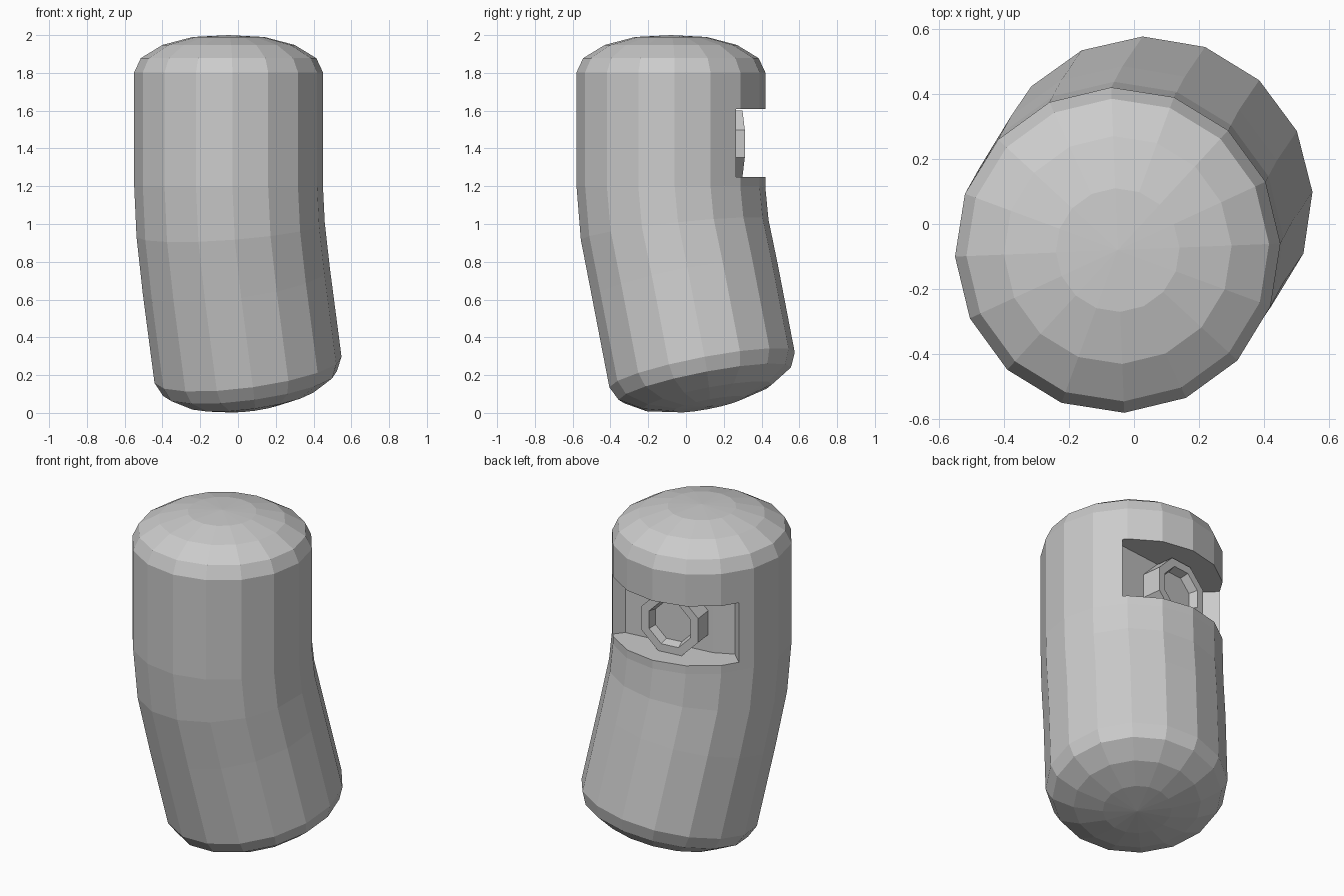
import bpy, bmesh
from math import sin, cos, radians, pi
from mathutils import Vector, Matrix

if "Cube" in bpy.data.objects:
    bpy.data.objects.remove(bpy.data.objects["Cube"])

SIDES, PHASE = 16, radians(2.3)
TOP = Vector((-0.05, -0.08, 0))      # axis of the upright upper half
UP = Vector((0, 0, 1))


def make_object(name, bm):
    bmesh.ops.recalc_face_normals(bm, faces=bm.faces[:])
    mesh = bpy.data.meshes.new(name)
    bm.to_mesh(mesh)
    bm.free()
    ob = bpy.data.objects.new(name, mesh)
    bpy.context.collection.objects.link(ob)
    return ob


def ring(bm, centre, axis, r, n, phase):
    rot = UP.rotation_difference(axis)
    return [bm.verts.new(centre + rot @ Vector((r * cos(phase + 2 * pi * i / n),
                                                r * sin(phase + 2 * pi * i / n), 0)))
            for i in range(n)]


def bridge(bm, a, b):
    n = len(a)
    for i in range(n):
        j = (i + 1) % n
        bm.faces.new((a[i], a[j], b[j], b[i]))


def fan(bm, loop, point):
    tip = bm.verts.new(point)
    for i in range(len(loop)):
        bm.faces.new((loop[i], loop[(i + 1) % len(loop)], tip))


# Bent capsule body: rings from bottom cap to top cap
cap = [(0.19, 0.187), (0.35, 0.145), (0.465, 0.075)]   # radius, height over the rim
tilt = Vector((-0.135, -0.195, 1)).normalized()
half = Vector((-0.075, -0.11, 1)).normalized()
low = Vector((0.053, 0.085, 0.228))
high = TOP + UP * 1.803
stations = [(low - tilt * h, tilt, r) for r, h in cap]
stations += [(low, tilt, 0.5),
             (Vector((-0.009, -0.006, 0.70)), tilt, 0.5),
             (Vector((-0.039, -0.06, 0.97)), half, 0.5),
             (TOP + UP * 1.2, UP, 0.5),
             (high, UP, 0.5)]
stations += [(high + UP * h, UP, r) for r, h in reversed(cap)]
bm = bmesh.new()
loops = [ring(bm, c, a, r, SIDES, PHASE) for c, a, r in stations]
for a, b in zip(loops, loops[1:]):
    bridge(bm, a, b)
fan(bm, loops[0], low - tilt * 0.2)
fan(bm, loops[-1], high + UP * 0.197)
body = make_object("body", bm)

# Recess at the back, cut by a prism
outline = [(0.31, 0.29), (0.36, 0.352), (0.60, 0.60), (-0.70, 0.60),
           (-0.43, 0.257), (-0.345, 0.175), (-0.235, 0.228)]
bm = bmesh.new()
base = [bm.verts.new(TOP + Vector((x, y, 1.25))) for x, y in outline]
top = [bm.verts.new(TOP + Vector((x, y, 1.61))) for x, y in outline]
bridge(bm, base, top)
bm.faces.new(base)
bm.faces.new(top)
cutter = make_object("recess_cutter", bm)
cutter.hide_render = True
cutter.hide_viewport = True
mod = body.modifiers.new("recess", "BOOLEAN")
mod.operation = "DIFFERENCE"
mod.solver = "EXACT"
mod.object = cutter

# Eight-sided lens ring standing on the recess floor
bm = bmesh.new()
profile = [(0.19, -0.12), (0.19, 0), (0.14, 0), (0.125, -0.05)]   # radius, depth
loops = [ring(bm, UP * d, UP, r, 8, pi / 8) for r, d in profile]
for a, b in zip(loops, loops[1:]):
    bridge(bm, a, b)
bm.faces.new(loops[0])
bm.faces.new(loops[-1])
lens = make_object("lens_ring", bm)
lens.matrix_world = (Matrix.Translation(TOP + Vector((-0.045, 0.37, 1.425)))
                     @ Matrix.Rotation(radians(7), 4, "Z")
                     @ Matrix.Rotation(radians(-90), 4, "X"))
